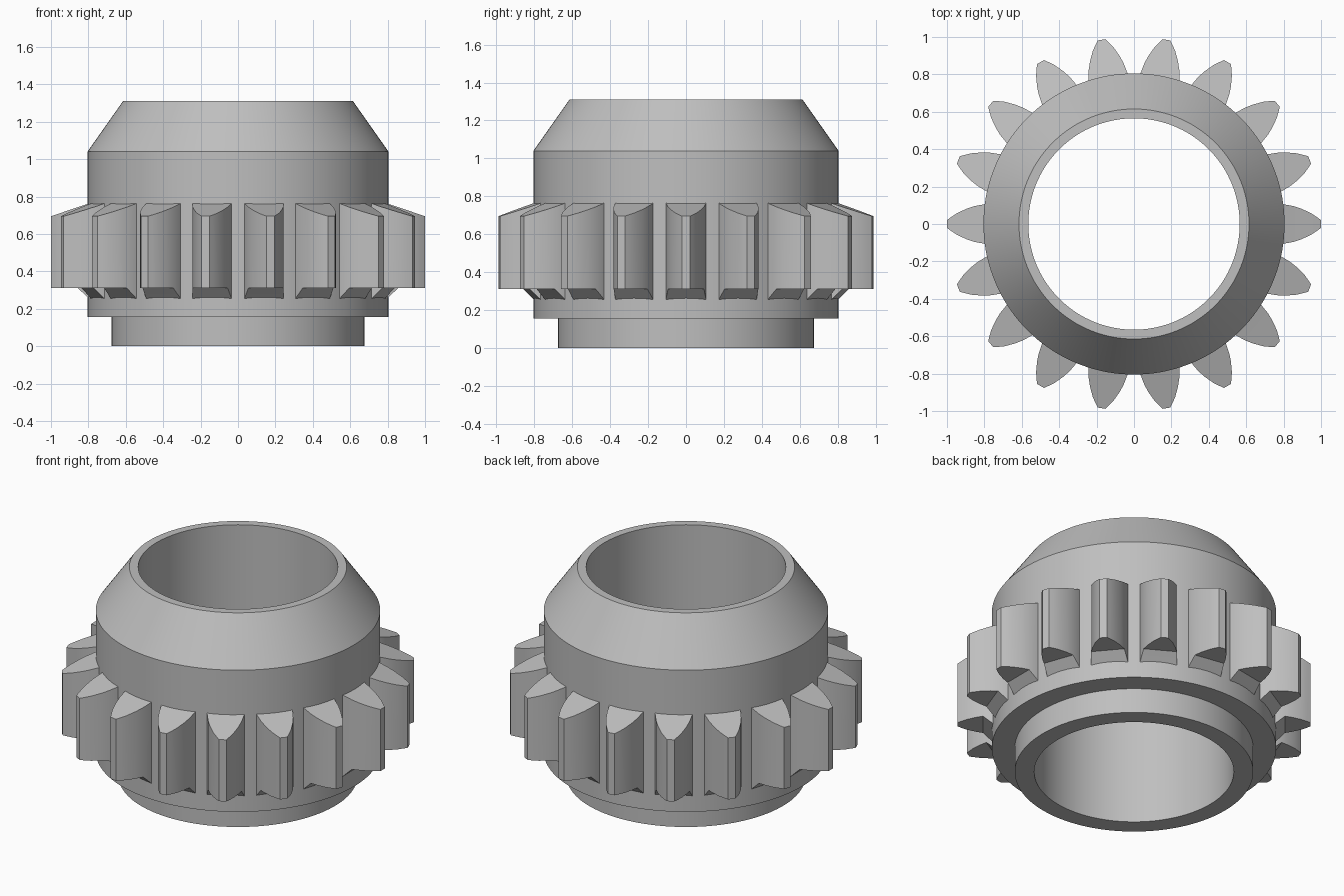
import bpy, bmesh
from math import sin, cos, asin, pi, radians

cube = bpy.data.objects.get("Cube")
if cube:
    bpy.data.objects.remove(cube, do_unlink=True)

TEETH = 18
SEGMENTS = 144

steel = bpy.data.materials.new("grey steel")
GREY = (0.52, 0.52, 0.52, 1)
steel.diffuse_color = GREY
steel.use_nodes = True
steel.node_tree.nodes["Principled BSDF"].inputs["Base Color"].default_value = GREY


def finish(bm, name):
    """Turn a bmesh into a shaded, coloured object."""
    bmesh.ops.recalc_face_normals(bm, faces=bm.faces[:])
    mesh = bpy.data.meshes.new(name)
    bm.to_mesh(mesh)
    bm.free()
    mesh.materials.append(steel)
    obj = bpy.data.objects.new(name, mesh)
    bpy.context.collection.objects.link(obj)
    bpy.ops.object.select_all(action='DESELECT')
    obj.select_set(True)
    bpy.context.view_layer.objects.active = obj
    bpy.ops.object.shade_smooth_by_angle(angle=radians(25))
    return obj


def bridge(bm, loops, closed):
    """Join successive vertex loops with quads."""
    count = len(loops)
    for i in range(count if closed else count - 1):
        a, b = loops[i], loops[(i + 1) % count]
        n = len(a)
        for j in range(n):
            k = (j + 1) % n
            bm.faces.new((a[j], a[k], b[k], b[j]))


# Hollow collar: closed (radius, height) section swept round the z axis
section = [(0.565, 0), (0.675, 0), (0.675, 0.155), (0.805, 0.155),
           (0.805, 1.04), (0.615, 1.31), (0.565, 1.31)]
bm = bmesh.new()
rings = []
for s in range(SEGMENTS):
    t = 2 * pi * s / SEGMENTS
    rings.append([bm.verts.new((r * cos(t), r * sin(t), z)) for r, z in section])
bridge(bm, rings, True)
finish(bm, "collar")

# Teeth: (radius, half width) stations from the root to the tip
flank = [(0.78, 0.107), (0.805, 0.106), (0.86, 0.095), (0.90, 0.081),
         (0.95, 0.057), (0.98, 0.036), (1.0, 0.021)]


def top_height(r):
    return 0.765 - 0.35 * (r - 0.8)


def bottom_height(r):
    return min(0.31, 0.255 + (r - 0.805))


bm = bmesh.new()
for i in range(TEETH):
    centre = 2 * pi * i / TEETH
    loops = []
    for r, w in flank:
        a = asin(w / r)
        lo, hi = bottom_height(r), top_height(r)
        corners = [(-a, lo), (a, lo), (a, hi), (-a, hi)]
        loops.append([bm.verts.new((r * cos(centre + d), r * sin(centre + d), z))
                      for d, z in corners])
    bridge(bm, loops, False)
    bm.faces.new(loops[0])
    bm.faces.new(loops[-1])
finish(bm, "gear_teeth")
